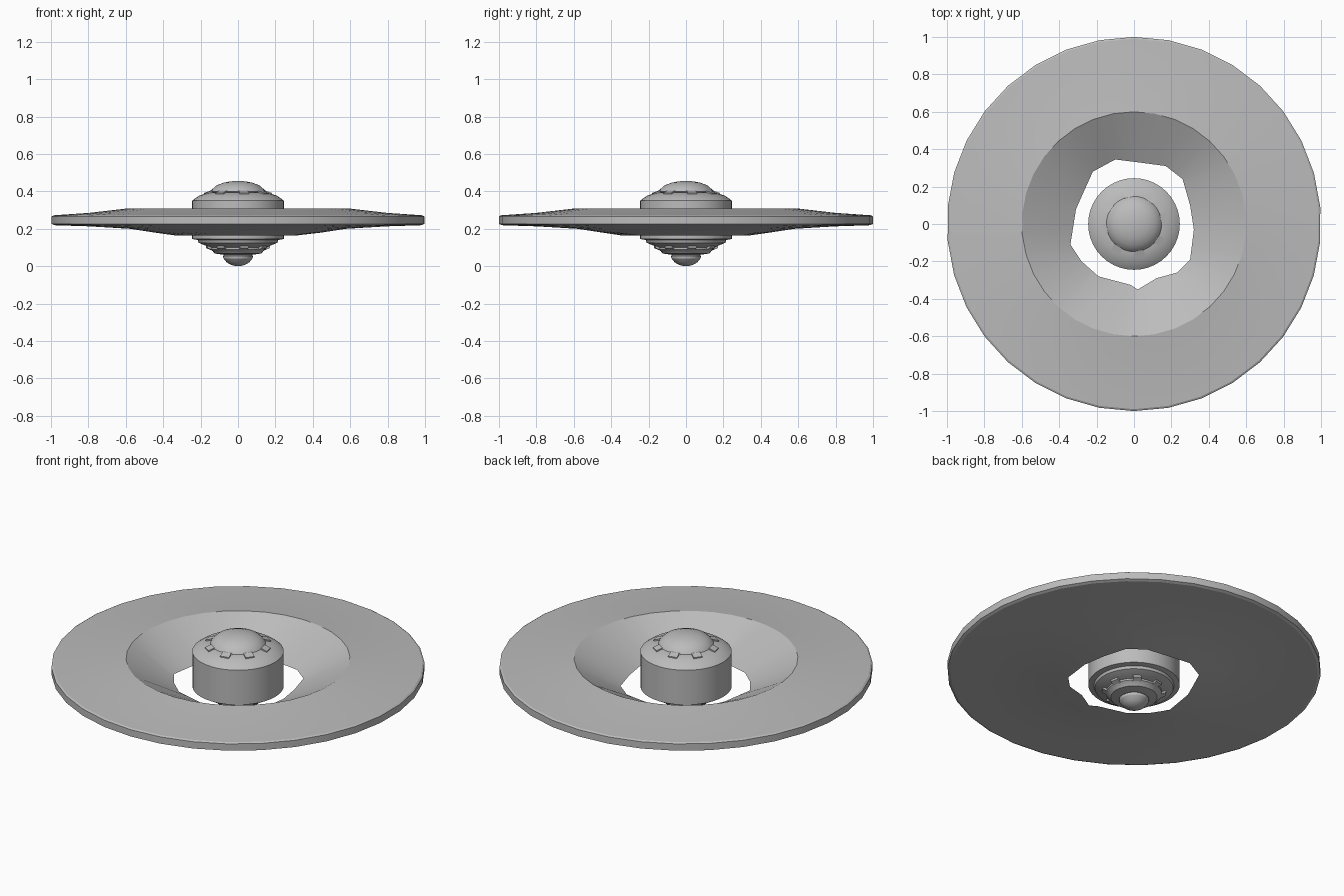
import bpy, bmesh, math
from mathutils import Vector

if "Cube" in bpy.data.objects:
    bpy.data.objects.remove(bpy.data.objects["Cube"])

grey = bpy.data.materials.new("hull grey")
grey.diffuse_color = (0.5, 0.5, 0.5, 1)
grey.use_nodes = True
grey.node_tree.nodes["Principled BSDF"].inputs["Base Color"].default_value = grey.diffuse_color


def finish(bm, name, angle):
    bmesh.ops.recalc_face_normals(bm, faces=bm.faces)
    me = bpy.data.meshes.new(name)
    bm.to_mesh(me)
    bm.free()
    me.materials.append(grey)
    ob = bpy.data.objects.new(name, me)
    bpy.context.collection.objects.link(ob)
    bpy.ops.object.select_all(action='DESELECT')
    ob.select_set(True)
    bpy.context.view_layer.objects.active = ob
    bpy.ops.object.shade_smooth_by_angle(angle=math.radians(angle))
    return ob


def circle(r, z, n, start=0.0):
    return [Vector((r * math.cos(start + math.tau * i / n),
                    r * math.sin(start + math.tau * i / n), z)) for i in range(n)]


def skin(bm, rings, closed=False):
    loops = [[bm.verts.new(p) for p in ring] for ring in rings]
    pairs = list(zip(loops, loops[1:]))
    if closed:
        pairs.append((loops[-1], loops[0]))
    for a, b in pairs:
        for i in range(len(a)):
            j = (i + 1) % len(a)
            bm.faces.new((a[i], a[j], b[j], b[i]))
    return loops


def lathe(name, profile, n=32, angle=25):
    bm = bmesh.new()
    loops = skin(bm, [circle(r, z, n) for r, z in profile])
    bm.faces.new(loops[0])
    bm.faces.new(loops[-1])
    return finish(bm, name, angle)


# Broad disc with a ragged central opening
hole = [(.32, -.03), (.30, .10), (.26, .24), (.17, .31), (.02, .33), (-.10, .345),
        (-.22, .28), (-.27, .17), (-.31, .08), (-.34, -.11), (-.28, -.20),
        (-.19, -.28), (-.02, -.325), (.02, -.35), (.12, -.29), (.23, -.26), (.30, -.19)]
pts = [Vector((x, y, .165)) for x, y in hole]
edge = []
for i, p in enumerate(pts):
    edge += [p, (p + pts[(i + 1) % len(pts)]) / 2]
n = len(edge)
start = math.atan2(-.03, .32)
rim = [(.60, .308), (.80, .285), (.99, .272), (1, .266), (1, .226), (.985, .219),
       (.80, .213), (.58, .200), (.45, .180)]
bm = bmesh.new()
skin(bm, [edge] + [circle(r, z, n, start) for r, z in rim], closed=True)
finish(bm, "saucer_disc", 20)

# Central hub drum with sloped shoulders
lathe("hub_drum", [(.15, .10), (.21, .125), (.215, .14), (.245, .145), (.245, .350),
                   (.235, .358), (.205, .378), (.15, .395)], 40)

# Upper dome with a slight overhang
lathe("upper_dome", [(.125, .385), (.148, .398), (.142, .408), (.115, .432),
                     (.075, .447), (.035, .454), (.008, .455)])

# Lower stepped collar and bulb
lathe("lower_collar", [(.07, .060), (.125, .068), (.135, .080), (.150, .090),
                       (.150, .102), (.12, .115)])
lathe("lower_bulb", [(.01, .0), (.035, .006), (.06, .020), (.078, .042),
                     (.080, .055), (.065, .066)], 24)


# Small lugs around both shoulders
def lugs(name, r, z, count, size, tilt):
    bm = bmesh.new()
    for k in range(count):
        a = math.tau * (k + .25) / count
        res = bmesh.ops.create_cube(bm, size=1)
        for v in res["verts"]:
            c = v.co
            x, y, h = r + c.x * size[0], c.y * size[1], z + c.z * size[2] - c.x * tilt
            v.co = (x * math.cos(a) - y * math.sin(a), x * math.sin(a) + y * math.cos(a), h)
    finish(bm, name, 25)


lugs("upper_lugs", .162, .391, 8, (.035, .05, .014), .012)
lugs("lower_lugs", .155, .098, 8, (.03, .045, .014), -.012)
